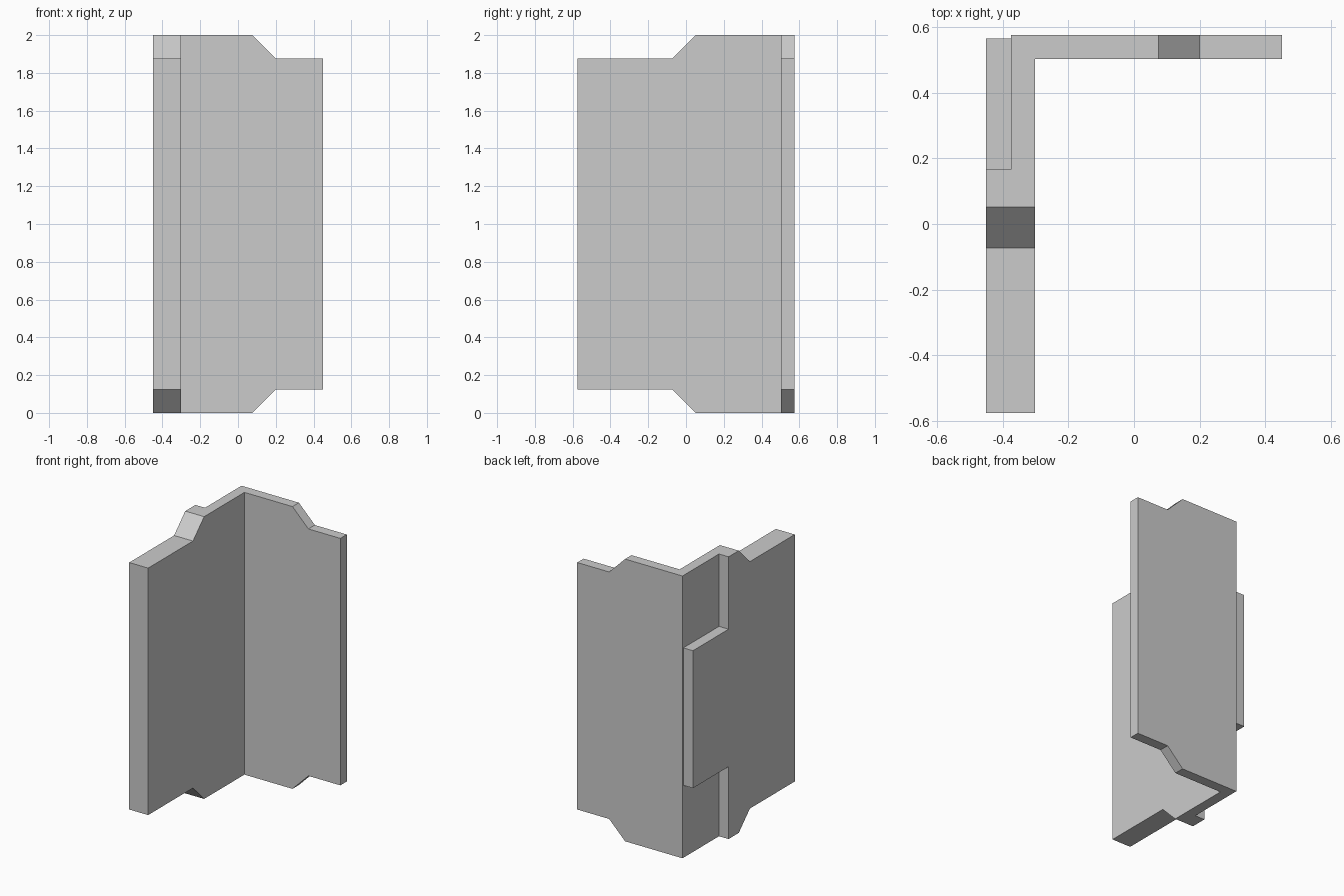
import bpy
import bmesh

cube = bpy.data.objects.get("Cube")
if cube:
    bpy.data.objects.remove(cube, do_unlink=True)

grey = bpy.data.materials.new("plain grey")
grey.use_nodes = True
COLOUR = (0.6, 0.6, 0.6, 1)
grey.diffuse_color = COLOUR
grey.node_tree.nodes["Principled BSDF"].inputs["Base Color"].default_value = COLOUR

HEIGHT = 2.0
STEP = 0.125            # depth of the notch at the top and bottom of each wing
BACK, OUTER = 0.575, -0.45
SEAM = -0.375           # depth of the rebate in the outer side
REBATE = 0.166          # where the rebate begins


def prism(name, points, offset):
    """Extrude a closed outline of 3D points along an offset."""
    bm = bmesh.new()
    face = bm.faces.new([bm.verts.new(p) for p in points])
    new = bmesh.ops.extrude_face_region(bm, geom=[face])["geom"]
    verts = [v for v in new if isinstance(v, bmesh.types.BMVert)]
    bmesh.ops.translate(bm, verts=verts, vec=offset)
    bmesh.ops.recalc_face_normals(bm, faces=bm.faces)
    mesh = bpy.data.meshes.new(name)
    bm.to_mesh(mesh)
    bm.free()
    mesh.materials.append(grey)
    obj = bpy.data.objects.new(name, mesh)
    bpy.context.collection.objects.link(obj)
    return obj


def cut(target, cutter):
    """Subtract the cutter, then discard it."""
    cutter.hide_render = True
    mod = target.modifiers.new("notch", 'BOOLEAN')
    mod.operation = 'DIFFERENCE'
    mod.solver = 'EXACT'
    mod.object = cutter
    bpy.context.view_layer.objects.active = target
    bpy.ops.object.modifier_apply(modifier=mod.name)
    bpy.data.objects.remove(cutter, do_unlink=True)


def notch_outline(start, end, top):
    """Stepped, sloping notch as (along, z) pairs, running past the wing end."""
    slope = STEP if end > start else -STEP
    over = STEP * 2     # carries the slope beyond the panel edge
    pairs = [(start - slope, -STEP), (start + slope, STEP), (end, STEP), (end, -over), (start - slope, -over)]
    return [(a, HEIGHT - z if top else z) for a, z in pairs]


# L-shaped corner panel: thick side wing and thin back wing
footprint = [(OUTER, -BACK), (-0.302, -BACK), (-0.302, 0.503), (0.45, 0.503),
             (0.45, BACK), (SEAM, BACK), (SEAM, REBATE), (OUTER, REBATE)]
panel = prism("corner_panel", [(x, y, 0) for x, y in footprint], (0, 0, HEIGHT))

# Notches at the free end of both wings, top and bottom
for top in (False, True):
    back_cut = notch_outline(0.075, 0.7, top)
    cut(panel, prism("back_notch", [(x, 0.4, z) for x, z in back_cut], (0, 0.3, 0)))
    side_cut = notch_outline(0.052, -0.8, top)
    cut(panel, prism("side_notch", [(-0.6, y, z) for y, z in side_cut], (0.4, 0, 0)))

# Raised tab filling the middle of the rebate
tab = [(OUTER, REBATE), (SEAM, REBATE), (SEAM, 0.565), (OUTER, 0.565)]
prism("side_tab", [(x, y, 0.513) for x, y in tab], (0, 0, 0.974))
